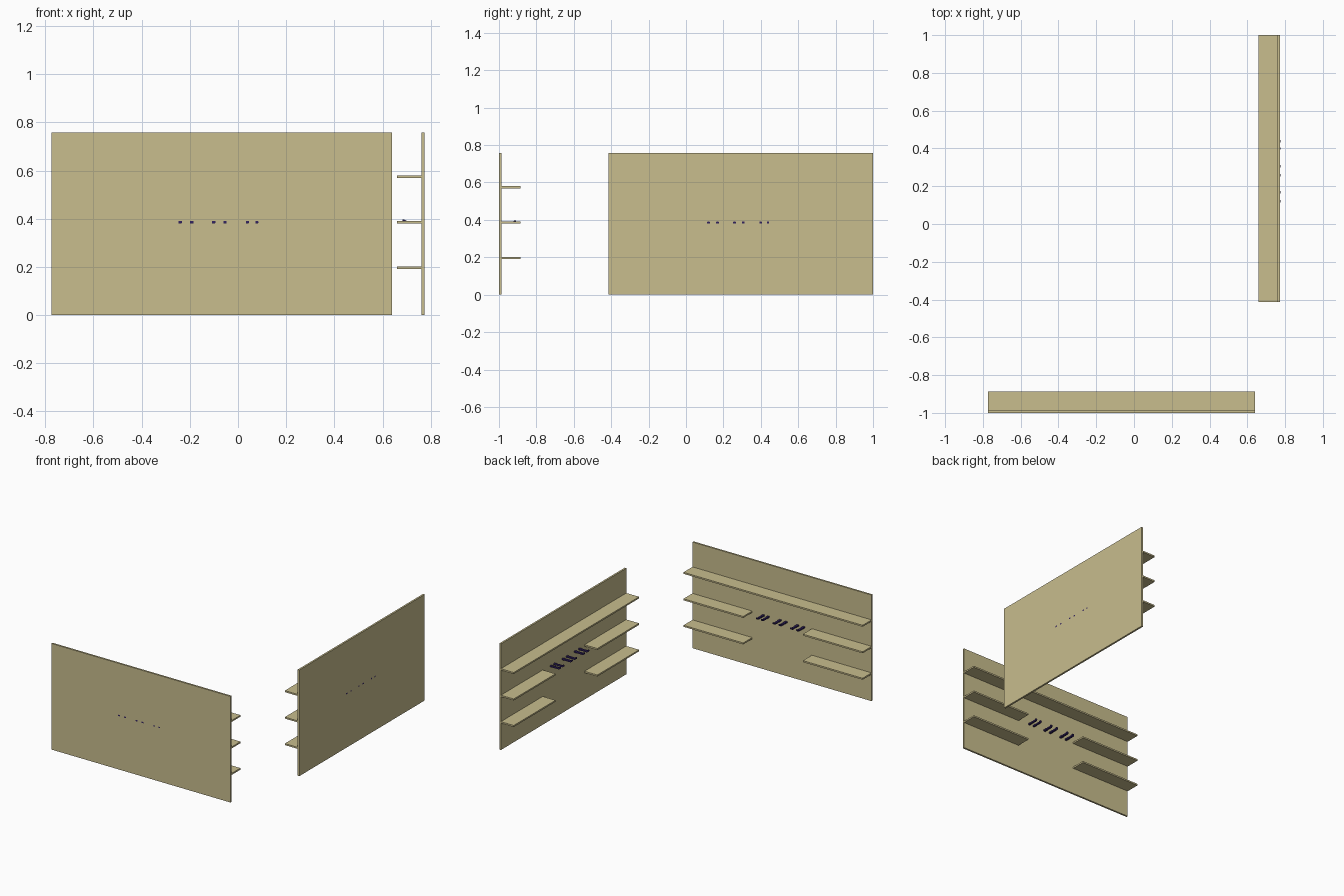
import bpy, bmesh
from mathutils import Matrix, Vector

if "Cube" in bpy.data.objects:
    bpy.data.objects.remove(bpy.data.objects["Cube"])


def material(name, color):
    m = bpy.data.materials.new(name)
    m.diffuse_color = color
    m.use_nodes = True
    m.node_tree.nodes["Principled BSDF"].inputs["Base Color"].default_value = m.diffuse_color
    return m


WOOD = material("pale_wood", (0.58, 0.51, 0.27, 1))
NAVY = material("dark_navy", (0.03, 0.015, 0.11, 1))

LEFT, RIGHT, BACK = -0.774, 0.640, -1.0
HEIGHT, PANEL_T, DEPTH, SHELF_T = 0.757, 0.013, 0.114, 0.011
THIRD = (RIGHT - LEFT) / 3

# Second unit is the first one turned a quarter and moved to the right wall
PLACES = {"front": Matrix.Identity(4),
          "side": Matrix.Translation((-0.226, 0.36, 0)) @ Matrix.Rotation(1.5707963, 4, 'Z')}


def finish(bm, name, place, mat):
    bmesh.ops.recalc_face_normals(bm, faces=bm.faces)
    bm.transform(place)
    me = bpy.data.meshes.new(name)
    bm.to_mesh(me)
    bm.free()
    me.materials.append(mat)
    ob = bpy.data.objects.new(name, me)
    bpy.context.collection.objects.link(ob)
    return ob


def box(name, lo, hi, place):
    lo, hi = Vector(lo), Vector(hi)
    bm = bmesh.new()
    bmesh.ops.create_cube(bm, size=1)
    for v in bm.verts:
        v.co = (lo + hi) / 2 + v.co * (hi - lo)
    finish(bm, name, place, WOOD)


def hook(name, x, width, place):
    # side profile: bar out of the panel with an upturned tip
    profile = [(-1.0005, 0.380), (-0.920, 0.380), (-0.911, 0.385), (-0.909, 0.396),
               (-0.916, 0.397), (-0.925, 0.391), (-1.0005, 0.391)]
    bm = bmesh.new()
    face = bm.faces.new([bm.verts.new((x - width / 2, y, z)) for y, z in profile])
    side = bmesh.ops.extrude_face_region(bm, geom=[face])
    bmesh.ops.translate(bm, vec=(width, 0, 0),
                        verts=[g for g in side["geom"] if isinstance(g, bmesh.types.BMVert)])
    ob = finish(bm, name, place, NAVY)
    bev = ob.modifiers.new("soft_edges", 'BEVEL')
    bev.width, bev.segments = 0.002, 2


for unit, place in PLACES.items():
    # Back panel
    box(unit + "_panel", (LEFT, BACK, 0), (RIGHT, BACK + PANEL_T, HEIGHT), place)

    # One full shelf above two pairs of short ones
    spans = [("full", 0.569, LEFT, RIGHT)]
    for row, z in (("middle", 0.380), ("lower", 0.191)):
        spans += [(row + "_left", z, LEFT, LEFT + THIRD), (row + "_right", z, RIGHT - THIRD, RIGHT)]
    for label, z, x0, x1 in spans:
        box(f"{unit}_{label}_shelf", (x0, BACK, z), (x1, BACK + DEPTH, z + SHELF_T), place)

    # Three pairs of hooks in the gap of the middle row
    for i, (a, b, w) in enumerate([(-0.240, -0.192, 0.016), (-0.101, -0.054, 0.016),
                                   (0.039, 0.078, 0.014)]):
        hook(f"{unit}_hook_{i}_left", a, w, place)
        hook(f"{unit}_hook_{i}_right", b, w, place)
